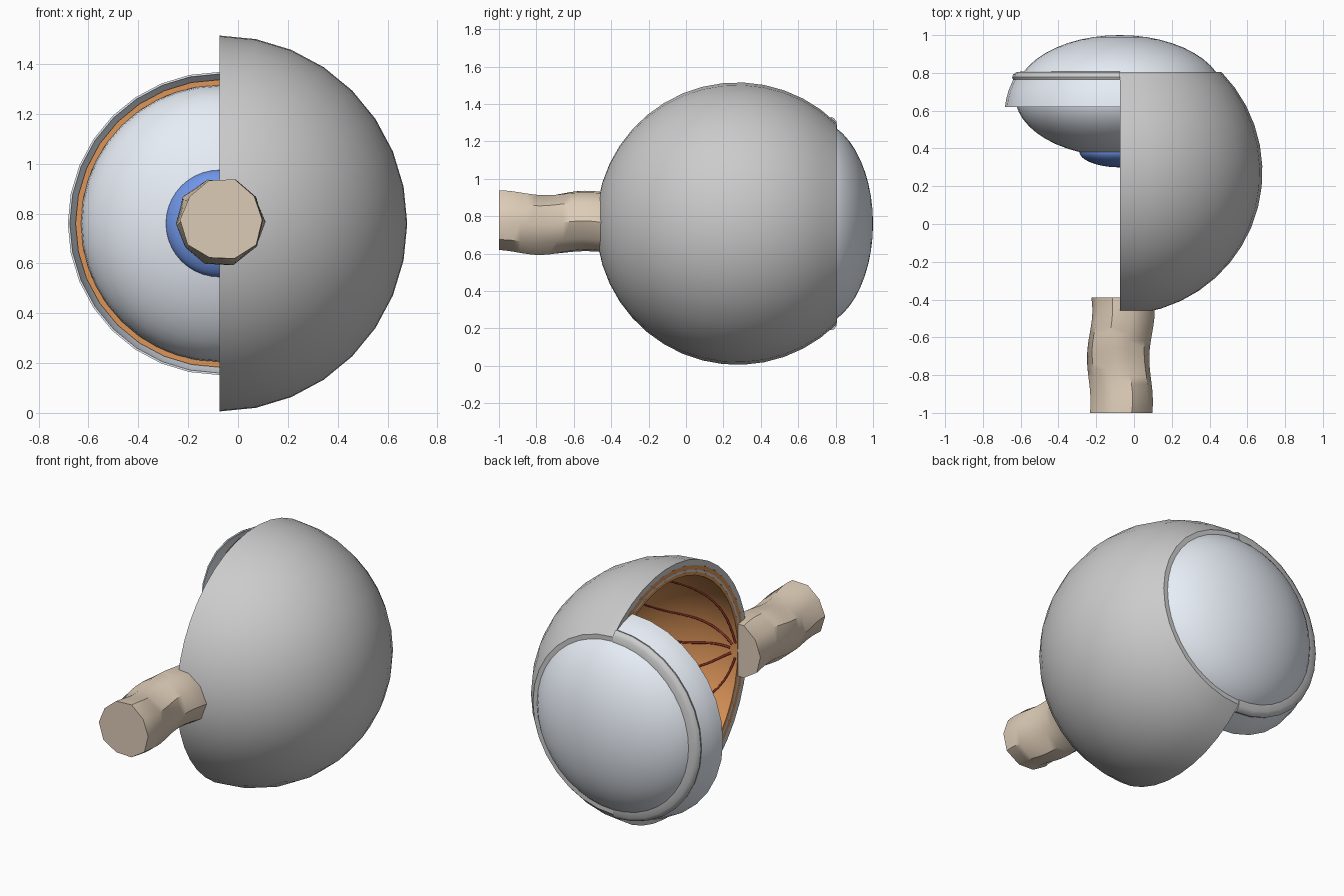
import bpy, bmesh, math
from math import sin, cos, pi, radians, sqrt

if "Cube" in bpy.data.objects:
    bpy.data.objects.remove(bpy.data.objects["Cube"])

CX, CZ = -0.075, 0.76      # eye axis runs along y
EYE_Y = 0.275              # globe centre


def material(name, rgb):
    m = bpy.data.materials.new(name)
    m.diffuse_color = (*rgb, 1)
    m.use_nodes = True
    m.node_tree.nodes["Principled BSDF"].inputs["Base Color"].default_value = m.diffuse_color
    return m


WHITE = material("pale_white", (0.80, 0.85, 0.92))
ORANGE = material("choroid_orange", (0.72, 0.30, 0.10))
BLUE = material("iris_blue", (0.16, 0.30, 0.80))
TAN = material("nerve_tan", (0.72, 0.60, 0.47))
RED = material("vessel_red", (0.30, 0.03, 0.02))


def finish(name, bm, mat=None):
    bmesh.ops.remove_doubles(bm, verts=bm.verts, dist=1e-5)
    bmesh.ops.recalc_face_normals(bm, faces=bm.faces)
    me = bpy.data.meshes.new(name)
    bm.to_mesh(me)
    bm.free()
    ob = bpy.data.objects.new(name, me)
    bpy.context.collection.objects.link(ob)
    if mat:
        me.materials.append(mat)
    bpy.ops.object.select_all(action='DESELECT')
    ob.select_set(True)
    bpy.context.view_layer.objects.active = ob
    bpy.ops.object.shade_smooth_by_angle(angle=radians(40))
    return ob


def revolve(name, profile, a0, a1, steps, mat=None):
    """Sweep a closed (y, radius) outline about the eye axis, capping the cut ends."""
    bm = bmesh.new()
    rings = []
    for i in range(steps + 1):
        a = radians(a0 + (a1 - a0) * i / steps)
        rings.append([bm.verts.new((CX + r * cos(a), y, CZ + r * sin(a))) for y, r in profile])
    n = len(profile)
    for p, q in zip(rings, rings[1:]):
        for j in range(n):
            k = (j + 1) % n
            bm.faces.new((p[j], p[k], q[k], q[j]))
    if abs(a1 - a0) < 360:
        bm.faces.new(rings[0])
        bm.faces.new(rings[-1])
    return finish(name, bm, mat)


def arc(radius, y_end, n=16):
    """Points along a globe meridian from the back pole to y_end."""
    t_end = math.acos(-(y_end - EYE_Y) / radius)
    return [(EYE_Y - radius * cos(t_end * i / n), radius * sin(t_end * i / n)) for i in range(n + 1)]


def half_shell(name, outer, inner, y_end, mat=None):
    profile = arc(outer, y_end) + arc(inner, y_end)[::-1]
    return revolve(name, profile, -90, 90, 16, mat)


# Nested half globes on the +x side
half_shell("sclera", 0.755, 0.722, 0.805)
half_shell("choroid", 0.722, 0.697, 0.77, ORANGE)
half_shell("middle_layer", 0.697, 0.683, 0.75)
half_shell("retina", 0.683, 0.664, 0.73, ORANGE)

# Front ring left on the cut-away side
revolve("front_ring", [(0.62, 0.608), (0.66, 0.602), (0.71, 0.588), (0.77, 0.562),
                       (0.77, 0.552), (0.71, 0.578), (0.66, 0.592), (0.62, 0.600)],
        90, 270, 16, WHITE)
revolve("ring_lip", [(0.755, 0.555), (0.765, 0.566), (0.778, 0.570), (0.792, 0.564), (0.805, 0.545),
                     (0.808, 0.500), (0.76, 0.520)], 90, 270, 16)
revolve("ring_lining", [(0.69, 0.577), (0.75, 0.560), (0.75, 0.535), (0.69, 0.555)],
        90, 270, 16, ORANGE)


def ellipsoid(name, y, rx, ry, mat):
    bm = bmesh.new()
    bmesh.ops.create_uvsphere(bm, u_segments=40, v_segments=24, radius=1)
    for v in bm.verts:
        p = v.co.copy()
        v.co = (CX + rx * p.x, y + ry * p.z, CZ + rx * p.y)
    return finish(name, bm, mat)


# Cornea and lens body, with the iris bulging behind it
ellipsoid("lens_body", 0.678, 0.555, 0.322, WHITE)
ellipsoid("iris", 0.385, 0.215, 0.085, BLUE)

# Optic nerve: gently wavy round bundle
bm = bmesh.new()
rings = []
ROWS, SIDES = 16, 10
for i in range(ROWS + 1):
    y = -1 + 0.61 * i / ROWS
    dx = 0.012 * sin((y + 1) * 13 + 0.6)
    dz = 0.010 * cos((y + 1) * 14)
    ring = []
    for j in range(SIDES):
        a = 2 * pi * j / SIDES
        r = 0.165 + 0.006 * sin(3 * a + 9 * y)
        ring.append(bm.verts.new((CX + 0.003 + dx + r * cos(a), y, CZ + 0.005 + dz + r * sin(a))))
    rings.append(ring)
for p, q in zip(rings, rings[1:]):
    for j in range(SIDES):
        k = (j + 1) % SIDES
        bm.faces.new((p[j], p[k], q[k], q[j]))
bm.faces.new(rings[0])
bm.faces.new(rings[-1])
finish("optic_nerve", bm, TAN)

# Blood vessels hugging the inner wall
for n, (a_start, a_end, reach) in enumerate([(75, 50, 100), (40, 22, 85), (5, 0, 75),
                                             (-30, -20, 80), (-70, -48, 95)]):
    cu = bpy.data.curves.new("blood_vessel", 'CURVE')
    cu.dimensions = '3D'
    cu.bevel_depth = 0.007
    cu.bevel_resolution = 1
    sp = cu.splines.new('POLY')
    sp.points.add(20)
    for i, pt in enumerate(sp.points):
        f = i / 20
        t = radians(4 + (reach - 4) * f)
        a = radians(a_start + (a_end - a_start) * f + 4 * sin(9 * f + n))
        R = 0.660
        pt.co = (CX + R * sin(t) * cos(a), EYE_Y - R * cos(t), CZ + R * sin(t) * sin(a), 1)
        pt.radius = 1 - 0.6 * f
    ob = bpy.data.objects.new("blood_vessel_%d" % (n + 1), cu)
    bpy.context.collection.objects.link(ob)
    cu.materials.append(RED)
